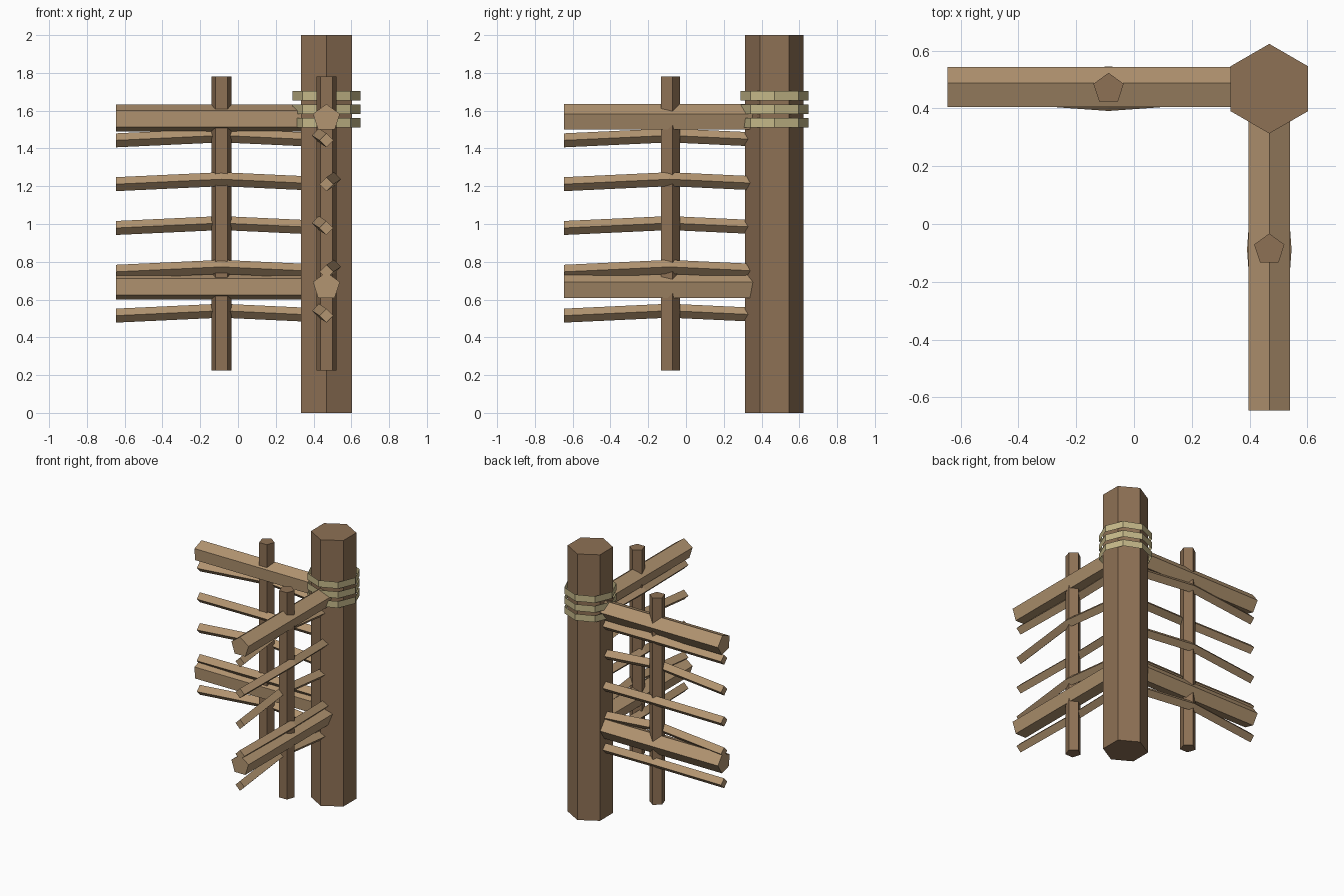
import bpy
from math import cos, sin, radians, tau
from mathutils import Vector

cube = bpy.data.objects.get("Cube")
if cube:
    bpy.data.objects.remove(cube)


def material(name, color):
    m = bpy.data.materials.new(name)
    m.use_nodes = True
    m.diffuse_color = (*color, 1)
    m.node_tree.nodes["Principled BSDF"].inputs["Base Color"].default_value = (*color, 1)
    return m


dark_wood = material("dark wood", (0.27, 0.165, 0.09))
light_wood = material("light wood", (0.45, 0.30, 0.165))
rope = material("rope", (0.56, 0.48, 0.25))


def beam(name, path, u, v, sides, radius, angle, mat, caps=True):
    """Sweep a regular polygon, lying in the u-v plane, along a path."""
    u, v = Vector(u), Vector(v)
    verts, faces = [], []
    for p in path:
        for i in range(sides):
            a = radians(angle) + tau * i / sides
            verts.append(Vector(p) + radius * (cos(a) * u + sin(a) * v))
    for r in range(len(path) - 1):
        for i in range(sides):
            j = (i + 1) % sides
            a, b = r * sides, (r + 1) * sides
            faces.append((a + i, a + j, b + j, b + i))
    if caps:
        faces.append(tuple(reversed(range(sides))))
        faces.append(tuple(range(len(verts) - sides, len(verts))))
    # Keep the winding outward whichever way the path runs
    if u.cross(v).dot(Vector(path[-1]) - Vector(path[0])) < 0:
        faces = [tuple(reversed(f)) for f in faces]
    mesh = bpy.data.meshes.new(name)
    mesh.from_pydata(verts, [], faces)
    mesh.materials.append(mat)
    obj = bpy.data.objects.new(name, mesh)
    bpy.context.collection.objects.link(obj)
    return obj


X, Y, Z = (1, 0, 0), (0, 1, 0), (0, 0, 1)
C = 0.468           # corner post position on both axes
END, MID = -0.645, -0.088

# Corner post
beam("corner_post", [(C, C, 0), (C, C, 2)], X, Y, 6, 0.155, 90, dark_wood)

# Rope lashings: open bands round the post
for i in range(3):
    z = 1.51 + 0.0725 * i
    beam(f"rope_band_{i + 1}", [(C, C, z), (C, C, z + 0.05)], X, Y, 8, 0.18, 0, rope, caps=False)


# Two fence panels meeting at the post; place(along, out, z) maps panel to model space
def back_panel(along, out, z):
    return (along, C - out, z)


def side_panel(along, out, z):
    return (C + out, along, z)


for side, place, across, rail_angle in (("back", back_panel, Y, 75), ("side", side_panel, X, 90)):
    # Upright stake
    beam(f"{side}_stake", [place(MID, 0, 0.225), place(MID, 0, 1.78)], X, Y, 5, 0.055, 90, dark_wood)
    # Heavy rails
    for level, z in (("lower", 0.67), ("upper", 1.56)):
        beam(f"{side}_{level}_rail", [place(END, 0, z), place(C, 0, z)],
             across, Z, 5, 0.075, rail_angle, light_wood)
    # Thin bent slats woven alternately on either side of the stake
    for i in range(5):
        z = 0.515 + 0.232 * i
        bend = 0.04 if i % 2 else -0.04
        beam(f"{side}_slat_{i + 1}",
             [place(END, 0, z), place(MID, bend, z + 0.026), place(C, 0, z)],
             across, Z, 4, 0.037, 0, light_wood)
